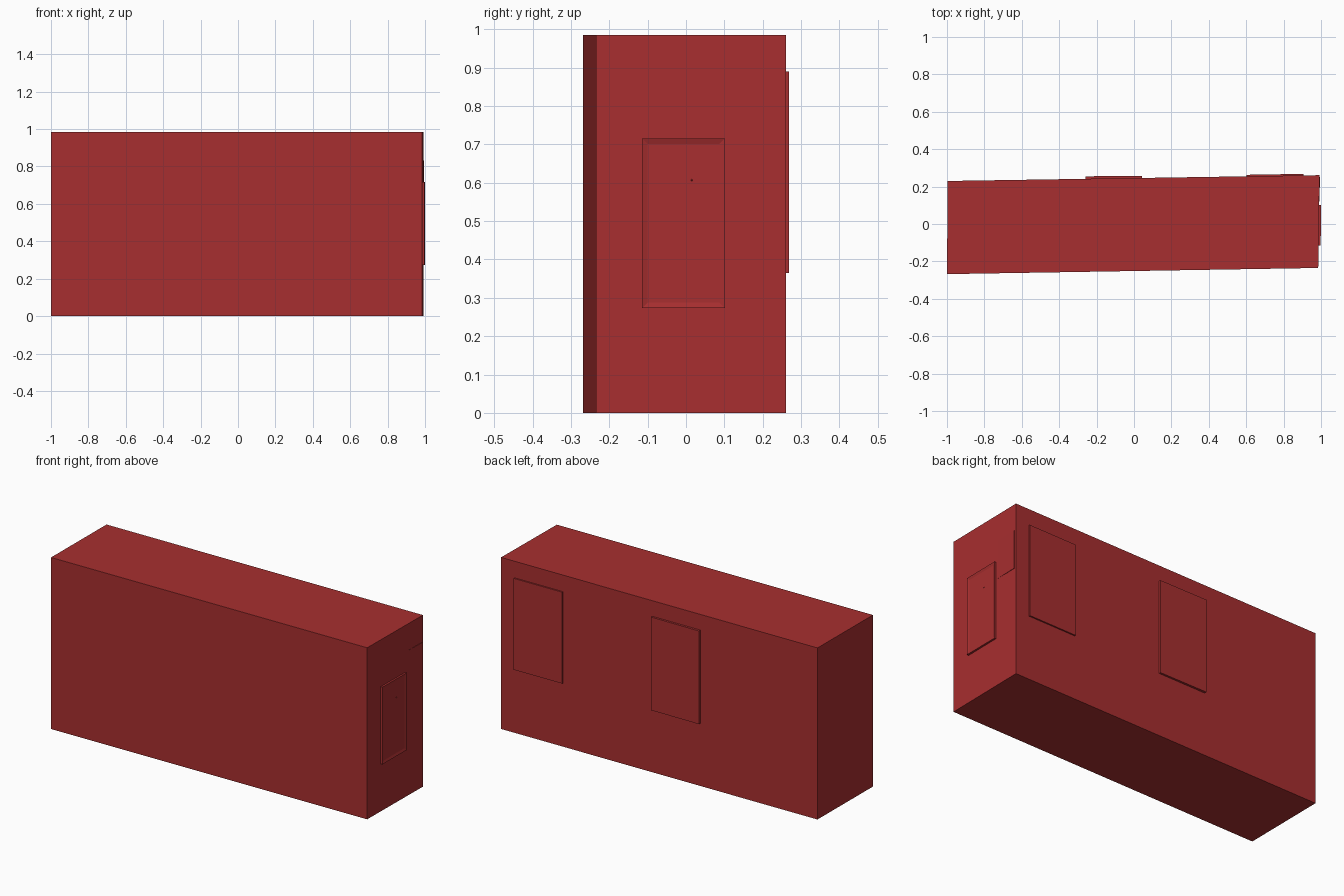
import bpy, bmesh

if "Cube" in bpy.data.objects:
    bpy.data.objects.remove(bpy.data.objects["Cube"])

red = bpy.data.materials.new("brick_red")
red.diffuse_color = (0.39, 0.028, 0.029, 1)
red.use_nodes = True
red.node_tree.nodes["Principled BSDF"].inputs["Base Color"].default_value = red.diffuse_color


def finish(name, bm):
    bmesh.ops.recalc_face_normals(bm, faces=bm.faces[:])
    me = bpy.data.meshes.new(name)
    bm.to_mesh(me)
    bm.free()
    me.materials.append(red)
    ob = bpy.data.objects.new(name, me)
    bpy.context.collection.objects.link(ob)
    return ob


def prism(bm, outline, z0, z1):
    """Extrude an xy outline from z0 to z1."""
    face = bm.faces.new([bm.verts.new((x, y, z0)) for x, y in outline])
    ext = bmesh.ops.extrude_face_region(bm, geom=[face])
    for g in ext["geom"]:
        if isinstance(g, bmesh.types.BMVert):
            g.co.z = z1


def block(name, outline, z0, z1):
    bm = bmesh.new()
    prism(bm, outline, z0, z1)
    return finish(name, bm)


# main body, slightly skewed in plan
block("main_body", [(-1.0, -0.268), (0.985, -0.235), (0.992, 0.261), (-0.996, 0.23)], 0, 0.985)

# two thin panels on the back
block("back_panel_middle", [(-0.26, 0.22), (0.042, 0.22), (0.042, 0.257), (-0.26, 0.255)], 0.36, 0.895)
block("back_panel_end", [(0.602, 0.23), (0.907, 0.23), (0.907, 0.268), (0.602, 0.263)], 0.365, 0.89)

# small wedge panel barely emerging at the back of the right end
block("end_vent_panel", [(0.97, 0.12), (0.9905, 0.12), (0.995, 0.25), (0.97, 0.25)], 0.615, 0.832)

# framed panel on the right end, with a shallow sloping recess
bm = bmesh.new()
prism(bm, [(0.97, -0.115), (0.998, -0.115), (1.0, 0.102), (0.97, 0.102)], 0.273, 0.716)
bmesh.ops.recalc_face_normals(bm, faces=bm.faces[:])
outer = max(bm.faces, key=lambda f: f.calc_center_median().x)
bmesh.ops.inset_region(bm, faces=[outer], thickness=0.002, use_even_offset=True)
bmesh.ops.inset_region(bm, faces=[outer], thickness=0.013, depth=-0.004, use_even_offset=True)
finish("end_door_panel", bm)

# tiny pip on the framed panel
bm = bmesh.new()
bmesh.ops.create_icosphere(bm, subdivisions=1, radius=0.003)
bmesh.ops.translate(bm, verts=bm.verts[:], vec=(0.995, 0.015, 0.607))
finish("end_door_pip", bm)
